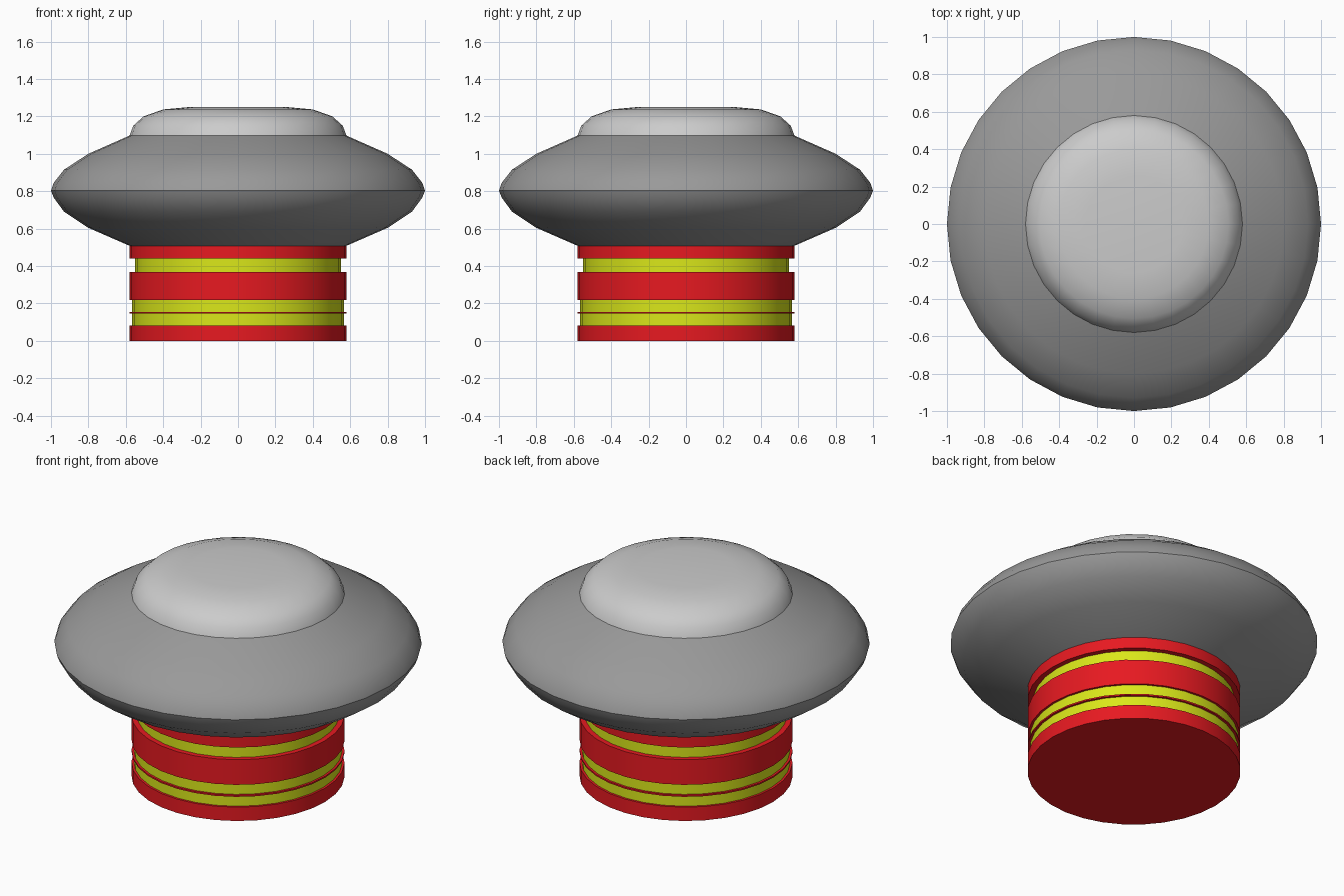
import bpy, bmesh
from math import cos, sin, tau, radians

if "Cube" in bpy.data.objects:
    bpy.data.objects.remove(bpy.data.objects["Cube"])

SIDES = 32


def material(name, color):
    m = bpy.data.materials.new(name)
    m.diffuse_color = color
    m.use_nodes = True
    m.node_tree.nodes["Principled BSDF"].inputs["Base Color"].default_value = m.diffuse_color
    return m


def lathe(name, profile, mat=None, angle=40):
    """Revolve (radius, z) points, listed from bottom to top, around z."""
    bm = bmesh.new()
    rings = []
    for r, z in profile:
        if r == 0:
            rings.append([bm.verts.new((0, 0, z))] * SIDES)
        else:
            rings.append([bm.verts.new((r * cos(tau * i / SIDES), r * sin(tau * i / SIDES), z))
                          for i in range(SIDES)])
    for a, b in zip(rings, rings[1:]):
        for i in range(SIDES):
            j = (i + 1) % SIDES
            bm.faces.new(dict.fromkeys((a[i], a[j], b[j], b[i])))
    mesh = bpy.data.meshes.new(name)
    bm.to_mesh(mesh)
    bm.free()
    obj = bpy.data.objects.new(name, mesh)
    bpy.context.collection.objects.link(obj)
    if mat:
        mesh.materials.append(mat)
    bpy.ops.object.select_all(action='DESELECT')
    obj.select_set(True)
    bpy.context.view_layer.objects.active = obj
    bpy.ops.object.shade_smooth_by_angle(angle=radians(angle))
    return obj


red = material("red", (0.8, 0.01, 0.015, 1))
yellow = material("yellow", (0.7, 0.8, 0.01, 1))
light = material("light_grey", (0.8, 0.8, 0.8, 1))
dark = material("dark_grey", (0.32, 0.32, 0.32, 1))

R, MID, DEEP = 0.58, 0.567, 0.55

# Red rings of the base, with ledges running in to the yellow grooves
lathe("base_ring", [(0, 0), (R, 0), (R, 0.083), (MID, 0.083)], red)
lathe("thin_ring", [(MID, 0.145), (R, 0.145), (R, 0.154), (MID, 0.154)], red)
lathe("middle_ring", [(MID, 0.217), (R, 0.217), (R, 0.368), (DEEP, 0.368)], red)
lathe("upper_ring", [(DEEP, 0.441), (R, 0.441), (R, 0.51)], red)

# Recessed yellow bands
for name, r, z0, z1 in (("lower_band", MID, 0.083, 0.145),
                        ("middle_band", MID, 0.154, 0.217),
                        ("upper_band", DEEP, 0.368, 0.441)):
    lathe(name, [(r, z0), (r, z1)], yellow)

# Wide saucer body
lathe("saucer", [(R, 0.508), (0.8, 0.604), (0.93, 0.69), (0.985, 0.765), (1.0, 0.803),
                 (0.985, 0.845), (0.93, 0.915), (0.8, 1.0), (R, 1.097)], dark)

# Flattened dome on top
lathe("dome", [(R, 1.097), (0.56, 1.15), (0.505, 1.2), (0.4, 1.237), (0.26, 1.25), (0, 1.25)],
      light, 60)
